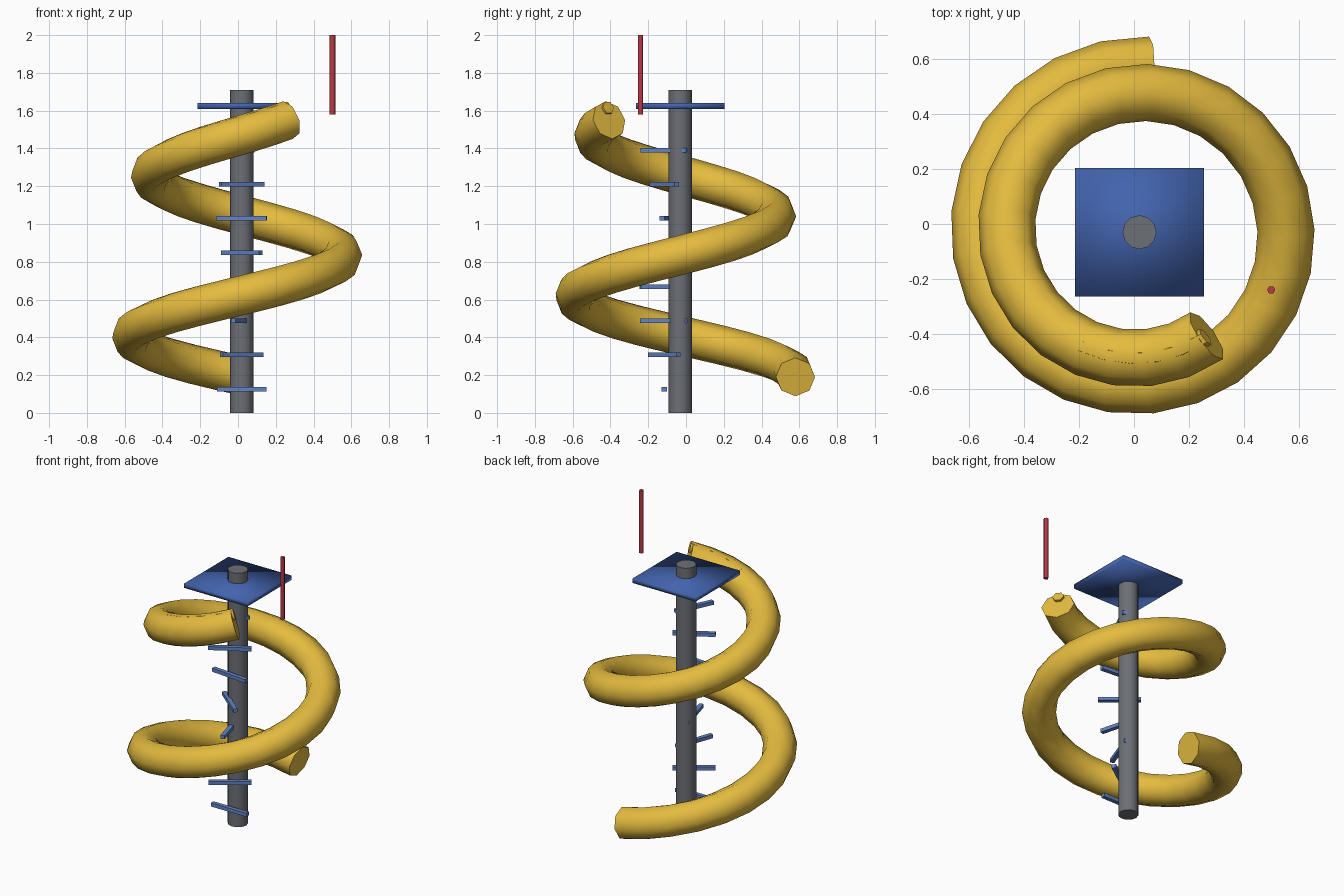
import bpy, bmesh, math
from mathutils import Vector

if "Cube" in bpy.data.objects:
    bpy.data.objects.remove(bpy.data.objects["Cube"])

CX, CY = 0.02, -0.03


def material(name, rgb):
    m = bpy.data.materials.new(name)
    m.diffuse_color = (*rgb, 1)
    m.use_nodes = True
    m.node_tree.nodes["Principled BSDF"].inputs["Base Color"].default_value = m.diffuse_color
    return m


YELLOW = material("yellow", (0.78, 0.50, 0.05))
BLUE = material("blue", (0.055, 0.125, 0.42))
LIGHT_BLUE = material("light_blue", (0.12, 0.23, 0.56))
RED = material("red", (0.50, 0.04, 0.06))
GREY = material("grey", (0.15, 0.16, 0.18))


def finish(ob, name, mat, angle=40):
    ob.name = name
    ob.data.materials.append(mat)
    bpy.ops.object.select_all(action='DESELECT')
    ob.select_set(True)
    bpy.context.view_layer.objects.active = ob
    if angle:
        bpy.ops.object.shade_smooth_by_angle(angle=math.radians(angle))
    return ob


def cylinder(name, x, y, z0, z1, r, sides, mat, angle=40, turn=0.0):
    bpy.ops.mesh.primitive_cylinder_add(vertices=sides, radius=r, depth=z1 - z0,
                                        location=(x, y, (z0 + z1) / 2),
                                        rotation=(0, 0, turn))
    return finish(bpy.context.object, name, mat, angle)


START, SWEEP = math.radians(87), math.radians(576)


def helix(t):
    a = START + SWEEP * t
    r = 0.61 - 0.16 * t
    return Vector((CX + r * math.cos(a), CY + r * math.sin(a), 0.19 + 1.36 * t))


def helix_tube(name, t0, t1, steps, sides, radius, lift):
    bm = bmesh.new()
    rings = []
    for i in range(steps + 1):
        t = t0 + (t1 - t0) * i / steps
        p = helix(t)
        tangent = (helix(t + 0.001) - helix(t - 0.001)).normalized()
        out = tangent.cross(Vector((0, 0, 1))).normalized()
        up = out.cross(tangent)
        ring = []
        for k in range(sides):
            b = math.tau * k / sides
            ring.append(bm.verts.new(p + out * radius * math.cos(b)
                                     + up * (lift + radius * math.sin(b))))
        rings.append(ring)
    for a, b in zip(rings, rings[1:]):
        for k in range(sides):
            n = (k + 1) % sides
            bm.faces.new((a[k], a[n], b[n], b[k]))
    bm.faces.new(rings[0][::-1])
    bm.faces.new(rings[-1])
    bmesh.ops.recalc_face_normals(bm, faces=bm.faces)
    me = bpy.data.meshes.new(name)
    bm.to_mesh(me)
    bm.free()
    ob = bpy.data.objects.new(name, me)
    bpy.context.collection.objects.link(ob)
    return finish(ob, name, YELLOW, 60)


# Spiral slide tube and the small tube showing at its upper end
helix_tube("slide_tube", 0, 1, 40, 8, 0.104, 0)
helix_tube("entry_tube", 0.9, 1.003, 5, 6, 0.036, 0.066)

# Central pole
cylinder("center_pole", CX, CY, 0, 1.71, 0.062, 12, GREY)

# Square platform with soft shading
platform = cylinder("platform", CX, CY, 1.61, 1.64, 0.235 * math.sqrt(2), 4, BLUE,
                    angle=None, turn=math.pi / 4)
bpy.ops.object.shade_smooth()

# Step bars turning up the front of the pole
for i in range(8):
    bpy.ops.mesh.primitive_cube_add(size=1, location=(CX, -0.115, 0.126 + 0.1807 * i),
                                    rotation=(0, 0, math.radians(35 * i)))
    step = bpy.context.object
    step.scale = (0.264, 0.028, 0.024)
    finish(step, f"step_{i + 1}", LIGHT_BLUE, None)

# Thin red mast
cylinder("mast", 0.5, -0.24, 1.58, 2.0, 0.015, 6, RED, angle=61, turn=math.pi / 6)
